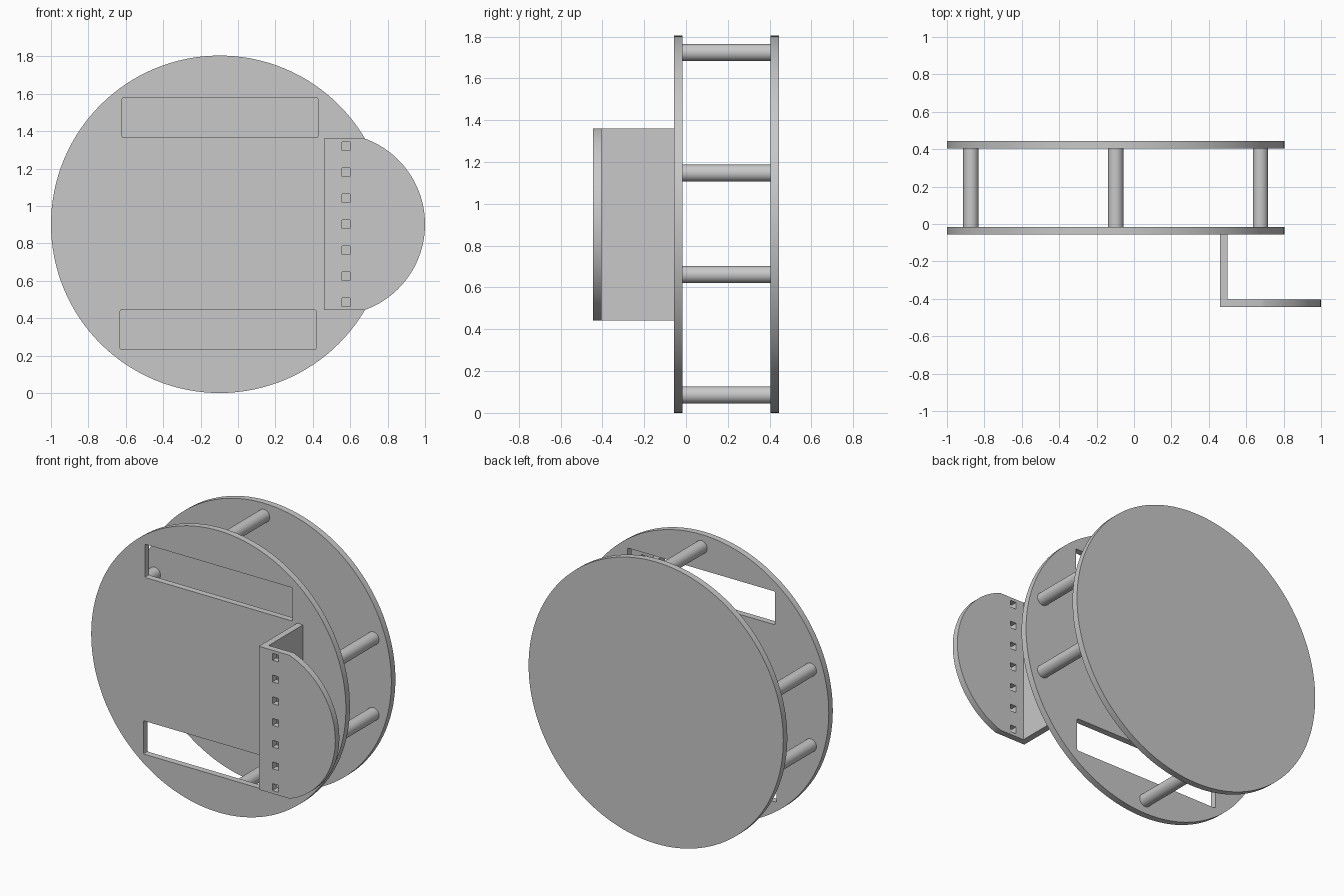
import bpy
import bmesh
from math import asin, cos, sin, radians, pi
from mathutils import Matrix

cube = bpy.data.objects.get("Cube")
if cube:
    bpy.data.objects.remove(cube, do_unlink=True)

GREY = (0.58, 0.58, 0.58, 1.0)
grey = bpy.data.materials.new("plain grey")
grey.use_nodes = True
grey.diffuse_color = GREY
grey.node_tree.nodes["Principled BSDF"].inputs["Base Color"].default_value = GREY

CX, CZ, RADIUS = -0.098, 0.902, 0.902   # drum centre and plate radius
THICK = 0.041
FRONT_Y, BACK_Y, FLANGE_Y = -0.057, 0.403, -0.444   # front face of each plate


def make_object(name, bm):
    bmesh.ops.recalc_face_normals(bm, faces=bm.faces)
    mesh = bpy.data.meshes.new(name)
    bm.to_mesh(mesh)
    bm.free()
    mesh.materials.append(grey)
    obj = bpy.data.objects.new(name, mesh)
    bpy.context.collection.objects.link(obj)
    return obj


def select(obj):
    bpy.ops.object.select_all(action='DESELECT')
    obj.select_set(True)
    bpy.context.view_layer.objects.active = obj


def smooth(obj):
    select(obj)
    bpy.ops.object.shade_smooth_by_angle(angle=radians(30))


def rod(name, x, z, radius, y0, y1, sides):
    """Cylinder lying along y."""
    bm = bmesh.new()
    place = Matrix.Translation((x, (y0 + y1) / 2, z)) @ Matrix.Rotation(pi / 2, 4, 'X')
    bmesh.ops.create_cone(bm, cap_ends=True, segments=sides, radius1=radius,
                          radius2=radius, depth=y1 - y0, matrix=place)
    return make_object(name, bm)


def add_box(bm, x0, x1, y0, y1, z0, z1):
    place = Matrix.Translation(((x0 + x1) / 2, (y0 + y1) / 2, (z0 + z1) / 2))
    bmesh.ops.create_cube(bm, size=1, matrix=place @ Matrix.Diagonal((x1 - x0, y1 - y0, z1 - z0, 1)))


def cut(obj, bm):
    """Subtract the boxes in bm from obj."""
    cutter = make_object("cutter", bm)
    cutter.hide_render = True
    mod = obj.modifiers.new("openings", 'BOOLEAN')
    mod.operation = 'DIFFERENCE'
    mod.solver = 'EXACT'
    mod.object = cutter
    select(obj)
    bpy.ops.object.modifier_apply(modifier=mod.name)
    bpy.data.objects.remove(cutter, do_unlink=True)


# Round plates, the front one with two long slots
back_plate = rod("back_plate", CX, CZ, RADIUS, BACK_Y, BACK_Y + THICK, 128)
smooth(back_plate)
front_plate = rod("front_plate", CX, CZ, RADIUS, FRONT_Y, FRONT_Y + THICK, 128)
slots = bmesh.new()
for x0, z0 in ((-0.62, 1.365), (-0.63, 0.232)):
    add_box(slots, x0, x0 + 1.047, FRONT_Y - 0.1, FRONT_Y + 0.1, z0, z0 + 0.213)
corners = [e for e in slots.edges if abs(e.verts[0].co.y - e.verts[1].co.y) > 0.1]
bmesh.ops.bevel(slots, geom=corners, offset=0.008, segments=2, profile=0.5, affect='EDGES')
cut(front_plate, slots)
smooth(front_plate)

# Six spacer posts between the plates
posts = {"top": (0, 0.822), "bottom": (0, -0.816),
         "upper_left": (0.774, 0.245), "lower_left": (0.774, -0.24),
         "upper_right": (-0.774, 0.245), "lower_right": (-0.774, -0.24)}
for label, (dx, dz) in posts.items():
    smooth(rod(label + "_post", CX + dx, CZ + dz, 0.041, FRONT_Y + THICK, BACK_Y, 32))

# Angle bracket: straight web plus a flange with an arched outer edge
X0, HALF, ARC_X, ARC_R = 0.459, 0.459, 0.513, 0.487
bm = bmesh.new()
add_box(bm, X0, X0 + THICK, FLANGE_Y + THICK, FRONT_Y, CZ - HALF, CZ + HALF)
make_object("bracket_web", bm)

bm = bmesh.new()
limit, steps = asin(HALF / ARC_R), 40
angles = [limit * (2 * i / steps - 1) for i in range(steps + 1)]
outline = [(X0, CZ - HALF)]
outline += [(ARC_X + ARC_R * cos(a), CZ + ARC_R * sin(a)) for a in angles]
outline += [(X0, CZ + HALF)]
face = bm.faces.new([bm.verts.new((x, FLANGE_Y, z)) for x, z in outline])
grown = bmesh.ops.extrude_face_region(bm, geom=[face])["geom"]
bmesh.ops.translate(bm, vec=(0, THICK, 0),
                    verts=[v for v in grown if isinstance(v, bmesh.types.BMVert)])
flange = make_object("bracket_flange", bm)

# Row of seven square holes through the flange
holes = bmesh.new()
for i in range(-3, 4):
    z = CZ + 0.139 * i
    add_box(holes, 0.555, 0.599, FLANGE_Y - 0.1, FLANGE_Y + 0.1, z - 0.022, z + 0.022)
cut(flange, holes)
smooth(flange)
